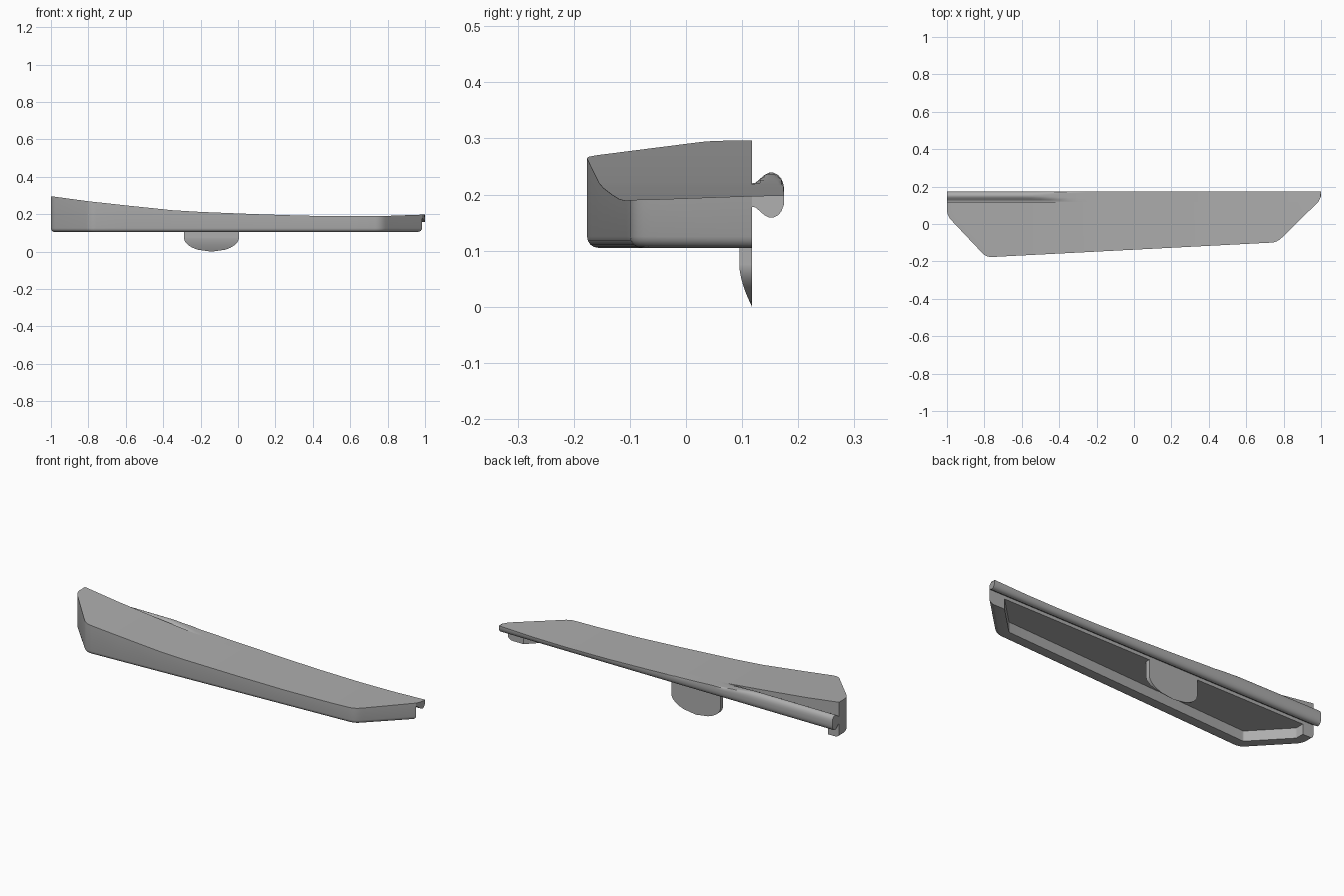
import bpy, bmesh, math
from mathutils import Vector

cube = bpy.data.objects.get("Cube")
if cube:
    bpy.data.objects.remove(cube, do_unlink=True)

grey = bpy.data.materials.new("plain_grey")
grey.use_nodes = True
grey.diffuse_color = (0.42, 0.42, 0.42, 1)
grey.node_tree.nodes["Principled BSDF"].inputs["Base Color"].default_value = (0.42, 0.42, 0.42, 1)

BACK, BOTTOM, CEILING, RIM = 0.118, 0.105, 0.16, 0.065

# Sweep of the top surface along x
SWEEP = [(-1, 0.296), (-0.8, 0.269), (-0.6, 0.247), (-0.35, 0.221), (-0.2, 0.212),
         (0.1, 0.2), (0.35, 0.192), (0.6, 0.189), (0.8, 0.191), (1, 0.198)]


def top_z(x):
    for (xa, za), (xb, zb) in zip(SWEEP, SWEEP[1:]):
        if x <= xb:
            return za + (zb - za) * (x - xa) / (xb - xa)
    return SWEEP[-1][1]


def finish(bm, name):
    bmesh.ops.remove_doubles(bm, verts=bm.verts, dist=0.0001)
    bmesh.ops.recalc_face_normals(bm, faces=bm.faces)
    mesh = bpy.data.meshes.new(name)
    bm.to_mesh(mesh)
    bm.free()
    mesh.materials.append(grey)
    obj = bpy.data.objects.new(name, mesh)
    bpy.context.collection.objects.link(obj)
    bpy.ops.object.select_all(action='DESELECT')
    obj.select_set(True)
    bpy.context.view_layer.objects.active = obj
    bpy.ops.object.shade_smooth_by_angle(angle=math.radians(35))


def bridge(bm, ring_a, ring_b, closed):
    n = len(ring_a)
    for i in range(n if closed else n - 1):
        j = (i + 1) % n
        bm.faces.new((ring_a[i], ring_a[j], ring_b[j], ring_b[i]))


# Plan outline, open along the straight back
CORNERS = [Vector(p) for p in
           ((-1, BACK), (-1, 0.045), (-0.79, -0.178), (0.765, -0.098), (0.985, BACK))]


def plan(inset):
    """Outline moved inward by inset, with rounded corners."""
    back = (Vector((0, 1)), BACK)
    lines = [back]
    for a, b in zip(CORNERS, CORNERS[1:]):
        d = (b - a).normalized()
        n = Vector((-d.y, d.x))
        lines.append((n, n.dot(a) + inset))
    lines.append(back)
    pts = []
    for (n, c), (m, e) in zip(lines, lines[1:]):
        det = n.x * m.y - n.y * m.x
        pts.append(Vector(((c * m.y - e * n.y) / det, (n.x * e - m.x * c) / det)))
    trim = max(0.032 - inset * 0.4, 0.004)
    out = [pts[0]]
    for a, p, b in zip(pts, pts[1:], pts[2:]):
        s = p + (a - p).normalized() * trim
        t = p + (b - p).normalized() * trim
        for k in range(5):
            u = k / 4
            out.append(s * (1 - u) ** 2 + p * 2 * u * (1 - u) + t * u ** 2)
    return out + [pts[-1]]


# Main body: hollow underneath, rounded lower rim, open to the back
bm = bmesh.new()
R = 0.02
levels = [(0, 0.3)]
for k in range(5):
    a = k / 4 * math.pi / 2
    levels.append((R * (1 - math.cos(a)), BOTTOM + R * (1 - math.sin(a))))
levels += [(RIM, BOTTOM), (RIM, CEILING)]
rings = [[bm.verts.new((p.x, p.y, z)) for p in plan(d)] for d, z in levels]
for ra, rb in zip(rings, rings[1:]):
    bridge(bm, ra, rb, False)
bm.faces.new(rings[0])
bm.faces.new(rings[-1])
for end in (0, -1):
    bm.faces.new([r[end] for r in rings])
bm.faces.new((rings[0][0], rings[-1][0], rings[-1][-1], rings[0][-1]))
for x, _ in SWEEP[1:-1]:
    bmesh.ops.bisect_plane(bm, geom=bm.verts[:] + bm.edges[:] + bm.faces[:],
                           plane_co=(x, 0, 0), plane_no=(1, 0, 0), dist=0.00001)
for v in bm.verts:
    if v.co.z > 0.29:
        v.co.z = top_z(v.co.x)
finish(bm, "main_body")

# Bulb-shaped rail along the back, trimmed by the top surface
half = [(BACK, 0.021), (0.124, 0.022), (0.132, 0.029), (0.14, 0.036), (0.148, 0.04),
        (0.156, 0.04), (0.164, 0.036), (0.17, 0.029), (0.174, 0.018), (0.175, 0.006)]
section = [(y, 0.199 + h) for y, h in half] + [(y, 0.199 - h) for y, h in reversed(half)]
bm = bmesh.new()
rings = []
for i in range(41):
    ring = []
    for y, z in section:
        end = min(1, 0.985 + (y - BACK) * 0.5)
        x = min(-1 + i * 0.05, end)
        ring.append(bm.verts.new((x, y, min(z, top_z(x)))))
    rings.append(ring)
for ra, rb in zip(rings, rings[1:]):
    bridge(bm, ra, rb, True)
bm.faces.new(rings[0])
bm.faces.new(rings[-1])
finish(bm, "back_rail")

# Rounded tab hanging from the back edge, thinning towards its tip
bm = bmesh.new()
rings = []
heights = [CEILING, 0.1] + [0.075 * math.cos(k / 12 * math.pi / 2) for k in range(13)]
for z in heights:
    drop = max(0, 0.075 - z) / 0.075
    w = max(0.147 * math.sqrt(max(0, 1 - drop ** 2)), 0.004)
    front = 0.095 + 0.023 * max(0, drop) ** 1.7
    rings.append([bm.verts.new((-0.142 + sx * w, y, z)) for sx, y in
                  ((-1, BACK), (1, BACK), (1, min(front, BACK - 0.0005)),
                   (-1, min(front, BACK - 0.0005)))])
for ra, rb in zip(rings, rings[1:]):
    bridge(bm, ra, rb, True)
bm.faces.new(rings[0])
bm.faces.new(rings[-1])
finish(bm, "hanging_tab")
